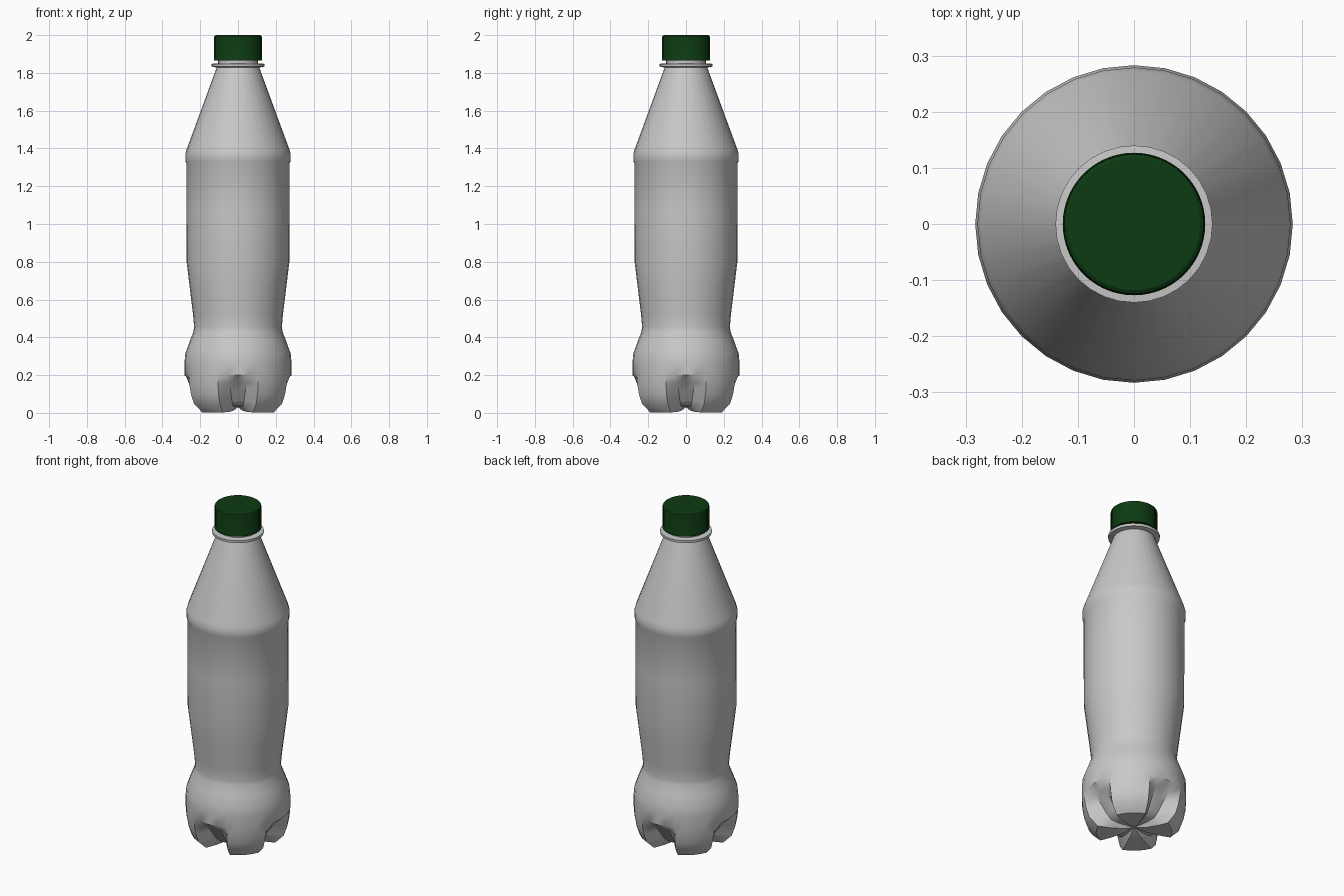
import bpy, bmesh, math

if "Cube" in bpy.data.objects:
    bpy.data.objects.remove(bpy.data.objects["Cube"])

SEG = 32


def material(name, rgb):
    m = bpy.data.materials.new(name)
    m.diffuse_color = (*rgb, 1)
    m.use_nodes = True
    m.node_tree.nodes["Principled BSDF"].inputs["Base Color"].default_value = m.diffuse_color
    return m


GREY = material("pale_grey_plastic", (0.58, 0.58, 0.58))
GREEN = material("dark_green_plastic", (0.004, 0.043, 0.006))


def loft(name, rings, mat, angle, bottom=None, top=None):
    """Join rings of points; bottom/top are heights of closing centre points."""
    bm = bmesh.new()
    loops = [[bm.verts.new(p) for p in ring] for ring in rings]
    n = len(loops[0])
    for a, b in zip(loops, loops[1:]):
        for i in range(n):
            j = (i + 1) % n
            bm.faces.new((a[i], a[j], b[j], b[i]))
    for z, loop in ((bottom, loops[0]), (top, loops[-1])):
        if z is not None:
            c = bm.verts.new((0, 0, z))
            for i in range(n):
                bm.faces.new((loop[i], loop[(i + 1) % n], c))
    bmesh.ops.recalc_face_normals(bm, faces=bm.faces)
    me = bpy.data.meshes.new(name)
    bm.to_mesh(me)
    bm.free()
    me.materials.append(mat)
    ob = bpy.data.objects.new(name, me)
    bpy.context.collection.objects.link(ob)
    bpy.context.view_layer.objects.active = ob
    ob.select_set(True)
    bpy.ops.object.shade_smooth_by_angle(angle=math.radians(angle))
    ob.select_set(False)
    return ob


def polar(r, z, i, n):
    a = 2 * math.pi * i / n
    return (r * math.cos(a), r * math.sin(a), z)


def circle(r, z, n=SEG):
    return [polar(r, z, i, n) for i in range(n)]


# Bottle: four feet on the diagonals, four grooves on the axes
FOOT = [(0.06, 0.012), (0.14, 0.004), (0.205, 0.003), (0.253, 0.05), (0.27, 0.10), (0.279, 0.15)]
GROOVE = [(0.06, 0.03), (0.10, 0.032), (0.14, 0.04), (0.165, 0.065), (0.20, 0.115), (0.24, 0.16)]
rings = []
for foot, groove in zip(FOOT, GROOVE):
    ring = []
    for i in range(SEG):
        d = min(i % 8, 8 - i % 8)      # steps away from the groove centre
        r, z = groove if d < 2 else foot
        ring.append(polar(r, z, i, SEG))
    rings.append(ring)

BODY = [(0.283, 0.20), (0.283, 0.27), (0.279, 0.315), (0.255, 0.38), (0.236, 0.43),
        (0.232, 0.455), (0.238, 0.52), (0.255, 0.66), (0.272, 0.80), (0.273, 1.06),
        (0.273, 1.32), (0.279, 1.335), (0.279, 1.37), (0.272, 1.395), (0.112, 1.83)]
rings += [circle(r, z) for r, z in BODY]
loft("bottle_body", rings, GREY, 35, bottom=0.03)

# Neck with its support collar
NECK = [(0.112, 1.828), (0.139, 1.833), (0.14, 1.848), (0.105, 1.851), (0.105, 1.89)]
loft("neck_collar", [circle(r, z) for r, z in NECK], GREY, 30)

# Screw cap with fine grip ridges around its wall
CAP_SEG = 96


def ridged(r, z):
    return [polar(r - (0.0025 if i % 2 else 0), z, i, CAP_SEG) for i in range(CAP_SEG)]


cap = [circle(0.105, 1.866, CAP_SEG), circle(0.127, 1.866, CAP_SEG),
       circle(0.127, 1.88, CAP_SEG), ridged(0.127, 1.883), ridged(0.127, 1.988),
       circle(0.124, 1.996, CAP_SEG), circle(0.118, 2.0, CAP_SEG)]
loft("screw_cap", cap, GREEN, 30, top=2.0)
